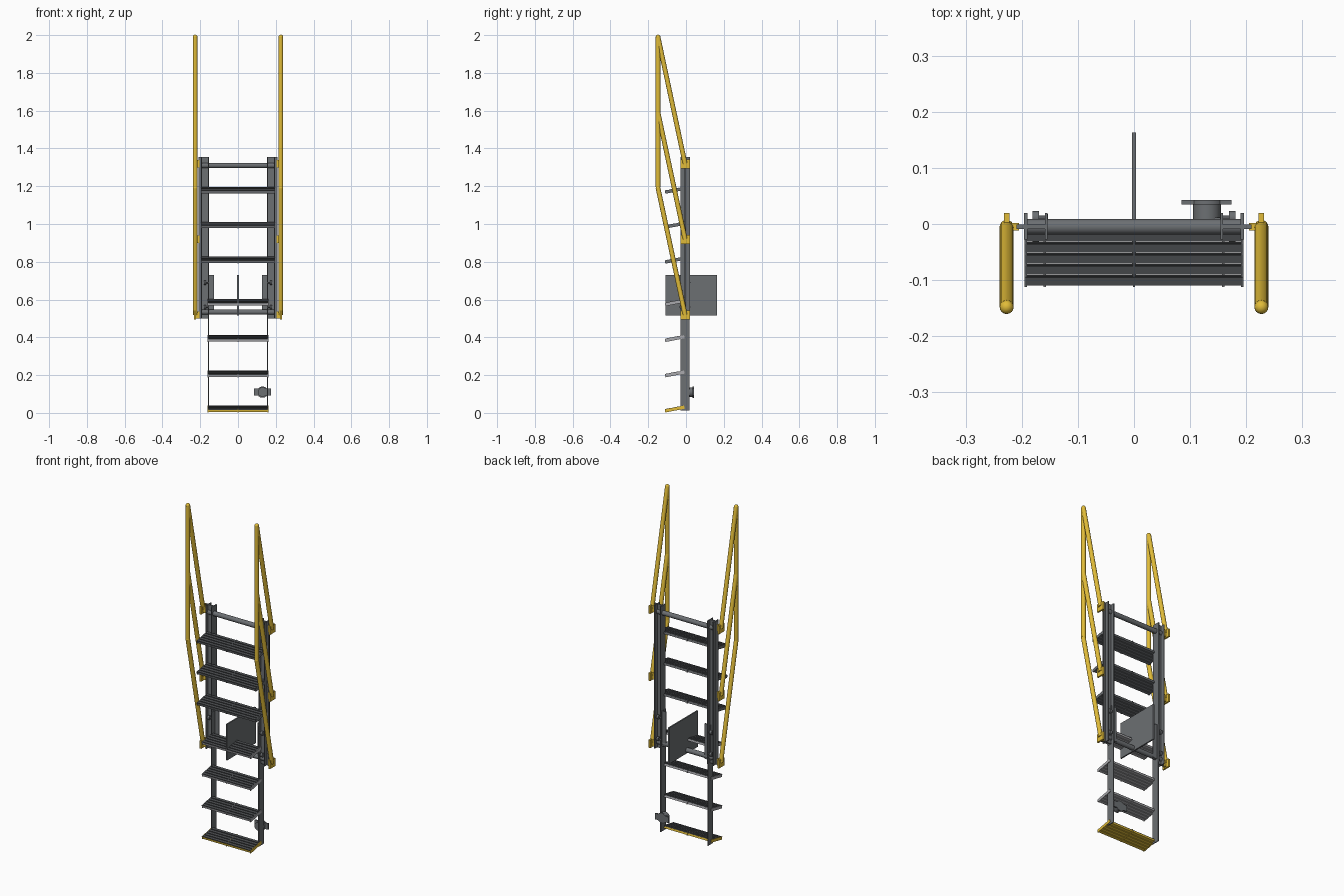
import bpy, bmesh
from math import radians
from mathutils import Vector, Matrix

if "Cube" in bpy.data.objects:
    bpy.data.objects.remove(bpy.data.objects["Cube"])


def material(name, rgb):
    m = bpy.data.materials.new(name)
    m.diffuse_color = (*rgb, 1)
    m.use_nodes = True
    m.node_tree.nodes["Principled BSDF"].inputs["Base Color"].default_value = m.diffuse_color
    return m


YELLOW = material("yellow", (0.75, 0.5, 0.04))
DARK = material("dark_grey", (0.07, 0.075, 0.08))
STEEL = material("steel", (0.15, 0.16, 0.17))
LIGHT = material("light_grey", (0.4, 0.4, 0.42))


def add_box(bm, x, y, z):
    lo, hi = Vector((x[0], y[0], z[0])), Vector((x[1], y[1], z[1]))
    m = Matrix.Translation((lo + hi) / 2) @ Matrix.Diagonal((*(hi - lo), 1))
    bmesh.ops.create_cube(bm, size=1, matrix=m)


def add_tube(bm, a, b, r, sides=16):
    a, b = Vector(a), Vector(b)
    d = b - a
    m = Matrix.Translation((a + b) / 2) @ d.to_track_quat('Z', 'Y').to_matrix().to_4x4()
    bmesh.ops.create_cone(bm, cap_ends=True, segments=sides, radius1=r, radius2=r,
                          depth=d.length, matrix=m)


def finish(bm, name, mat, smooth=False):
    bmesh.ops.recalc_face_normals(bm, faces=bm.faces)
    me = bpy.data.meshes.new(name)
    bm.to_mesh(me)
    bm.free()
    me.materials.append(mat)
    ob = bpy.data.objects.new(name, me)
    bpy.context.collection.objects.link(ob)
    if smooth:
        bpy.ops.object.select_all(action='DESELECT')
        ob.select_set(True)
        bpy.context.view_layer.objects.active = ob
        bpy.ops.object.shade_smooth_by_angle(angle=radians(40))
    return ob


def boxes(name, mat, items):
    bm = bmesh.new()
    for it in items:
        add_box(bm, *it)
    return finish(bm, name, mat)


def side(s, a, b):
    return tuple(sorted((s * a, s * b)))


# Treads: sloping slats with dark grip caps and end flanges
def tread(name, z, half, mat):
    bars, caps = [], []
    for i in range(5):
        y0 = -0.05 + i * 0.02
        bars.append(((-half, half), (y0, y0 + 0.017), (-0.008, 0.003)))
        caps.append(((-half, half), (y0 + 0.001, y0 + 0.016), (0.003, 0.008)))
    for x in (-half, 0, half):
        bars.append(((x - 0.002, x + 0.002), (-0.052, 0.052), (-0.01, 0.007)))
    for o in (boxes(name, mat, bars), boxes(name + "_grip", DARK, caps)):
        o.location = (0, -0.06, z)
        o.rotation_euler = (radians(11), 0, 0)


for i, z in enumerate((0.81, 0.995, 1.18)):
    tread(f"upper_tread_{i + 1}", z, 0.193, STEEL)
for i, z in enumerate((0.022, 0.208, 0.395, 0.585)):
    tread(f"lower_tread_{i + 1}", z, 0.159, LIGHT if i else YELLOW)

rail_z = (0.52, 0.92, 1.32)
for s, tag in ((-1, "left"), (1, "right")):
    # Upper guide rail: two flanges joined by a web
    boxes(f"upper_rail_{tag}", STEEL, [
        (side(s, 0.190, 0.196), (-0.028, 0.02), (0.5, 1.355)),
        (side(s, 0.154, 0.159), (-0.028, 0.02), (0.5, 1.355)),
        (side(s, 0.157, 0.209), (-0.009, -0.001), (0.5, 1.355))])

    # Sliding lower stile and its carriage plate
    boxes(f"lower_stile_{tag}", STEEL, [
        (side(s, 0.153, 0.158), (-0.03, 0.018), (0.012, 0.73))])
    boxes(f"carriage_plate_{tag}", STEEL, [
        (side(s, 0.127, 0.165), (0.001, 0.007), (0.52, 0.73))])

    # Guide rollers either side of the web
    bm = bmesh.new()
    for z in (0.56, 0.69):
        for y in (-0.022, 0.011):
            add_tube(bm, (s * 0.169, y, z), (s * 0.181, y, z), 0.012)
            add_tube(bm, (s * 0.155, y, z), (s * 0.17, y, z), 0.004, 8)
    finish(bm, f"guide_rollers_{tag}", STEEL, True)

    # Handrail with three parallel braces
    x = s * 0.227
    bm = bmesh.new()
    add_tube(bm, (x, -0.148, 1.195), (x, -0.148, 1.988), 0.0125)
    for z in rail_z:
        add_tube(bm, (x, -0.005, z), (x, -0.148, z + 0.67), 0.0125)
        bmesh.ops.create_uvsphere(bm, u_segments=16, v_segments=8, radius=0.0125,
                                  matrix=Matrix.Translation((x, -0.148, z + 0.67)))
    finish(bm, f"handrail_{tag}", YELLOW, True)

    # Handrail brackets
    items = []
    for z in rail_z:
        items.append((side(s, 0.222, 0.232), (-0.03, 0.02), (z - 0.026, z + 0.022)))
        items.append((side(s, 0.205, 0.224), (-0.012, 0.002), (z - 0.02, z + 0.018)))
    boxes(f"handrail_brackets_{tag}", YELLOW, items)

# Round cross bars of the upper frame
for name, z in (("top_cross_bar", 1.31), ("lower_cross_bar", 0.534)):
    bm = bmesh.new()
    add_tube(bm, (-0.192, -0.005, z), (0.192, -0.005, z), 0.014, 24)
    finish(bm, name, STEEL, True)

# Central fin plate
boxes("centre_plate", STEEL, [((-0.004, 0.004), (-0.108, 0.163), (0.515, 0.73))])

# Latch at the foot: round body with a flat plate
bm = bmesh.new()
add_tube(bm, (0.13, 0.005, 0.11), (0.13, 0.036, 0.11), 0.025, 16)
add_box(bm, (0.085, 0.174), (0.035, 0.043), (0.092, 0.128))
add_tube(bm, (0.13, 0.035, 0.11), (0.13, 0.043, 0.11), 0.03, 16)
add_box(bm, (0.125, 0.156), (0.003, 0.012), (0.09, 0.13))
finish(bm, "foot_latch", STEEL, True)
